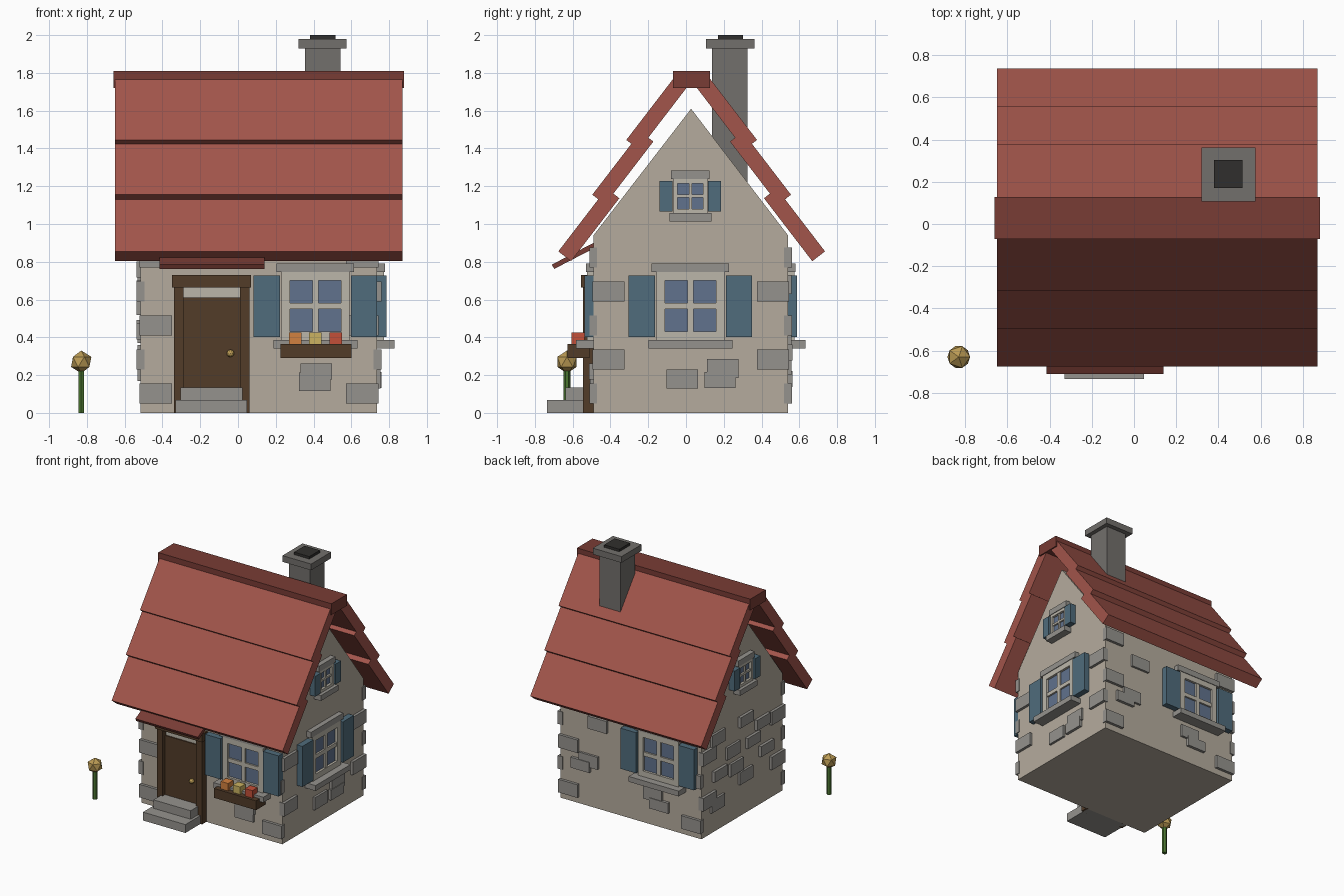
import bpy, bmesh
from math import radians, sin, cos, pi
from mathutils import Matrix, Vector

if "Cube" in bpy.data.objects:
    bpy.data.objects.remove(bpy.data.objects["Cube"])


def material(name, r, g, b):
    m = bpy.data.materials.new(name)
    m.diffuse_color = (r, g, b, 1)
    m.use_nodes = True
    m.node_tree.nodes["Principled BSDF"].inputs["Base Color"].default_value = m.diffuse_color
    return m


WALL = material("plaster", .46, .41, .34)
STONE = material("stone", .30, .29, .27)
DARK_STONE = material("chimney_stone", .17, .16, .15)
SOOT = material("soot", .03, .028, .026)
TILE = material("roof_tile", .36, .09, .07)
RIDGE = material("ridge_tile", .19, .045, .035)
WOOD = material("wood", .085, .045, .022)
FRAME = material("window_frame", .50, .47, .40)
GLASS = material("glass", .12, .17, .27)
SHUTTER = material("shutter_blue", .08, .15, .20)
GREEN = material("stem_green", .07, .18, .03)
GOLD = material("gold", .50, .33, .09)
ORANGE = material("orange", .65, .22, .05)
YELLOW = material("yellow", .60, .45, .12)
RED = material("red", .55, .08, .04)

# House body limits, centre of the depth, wall height and gable apex
X0, X1, Y0, Y1 = -.515, .737, -.49, .54
YC, EAVE, APEX = .027, .94, 1.61


def finish(name, bm, mat, matrix=Matrix()):
    bm.transform(matrix)
    bmesh.ops.recalc_face_normals(bm, faces=bm.faces)
    me = bpy.data.meshes.new(name)
    bm.to_mesh(me)
    bm.free()
    me.materials.append(mat)
    ob = bpy.data.objects.new(name, me)
    bpy.context.collection.objects.link(ob)
    return ob


def box(name, x, y, z, mat, matrix=Matrix()):
    """Box from (min, max) ranges, then moved by matrix."""
    bm = bmesh.new()
    size = [b - a for a, b in (x, y, z)]
    mid = [(a + b) / 2 for a, b in (x, y, z)]
    bmesh.ops.create_cube(bm, size=1, matrix=Matrix.Translation(mid) @ Matrix.Diagonal((*size, 1)))
    return finish(name, bm, mat, matrix)


def extrude_x(name, profile, x0, x1, mat):
    """Sweep a (y, z) profile along x."""
    bm = bmesh.new()
    face = bm.faces.new([bm.verts.new((x0, y, z)) for y, z in profile])
    new = bmesh.ops.extrude_face_region(bm, geom=[face])["geom"]
    bmesh.ops.translate(bm, vec=(x1 - x0, 0, 0), verts=[v for v in new if isinstance(v, bmesh.types.BMVert)])
    return finish(name, bm, mat)


# Wall planes: local -y points outward, local x runs along the wall
def wall(x, y, angle):
    return Matrix.Translation((x, y, 0)) @ Matrix.Rotation(radians(angle), 4, 'Z')


FRONT, BACK = wall(0, Y0, 0), wall(0, Y1, 180)
RIGHT, LEFT = wall(X1, 0, 90), wall(X0, 0, -90)

# Gabled walls
extrude_x("house_walls", [(Y0, 0), (Y1, 0), (Y1, EAVE), (YC, APEX), (Y0, EAVE)], X0, X1, WALL)

# Overlapping roof courses, mirrored front and back
slope, length, thick = radians(52.5), .42, .085
along = Vector((-cos(slope), sin(slope))) * length
inward = Vector((-sin(slope), -cos(slope))) * thick
for side in (1, -1):
    for i, (off, z) in enumerate([(.706, .855), (.526, 1.155), (.346, 1.445)]):
        p = Vector((off, z))
        prof = [p, p + along, p + along + inward, p + inward]
        extrude_x(f"roof_course_{i}", [(YC + .003 + side * a, b) for a, b in prof], -.65, .87, TILE)
box("roof_ridge", (-.66, .88), (-.07, .127), (1.72, 1.81), RIDGE)

# Chimney
box("chimney_stack", (.355, .542), (.138, .325), (1.1, 1.94), DARK_STONE)
box("chimney_cap", (.32, .575), (.107, .362), (1.93, 1.98), DARK_STONE)
box("chimney_flue", (.38, .515), (.17, .303), (1.97, 2.0), SOOT)


def window(label, m, u, z, s=1.0):
    """Window with cross bars, shutters, lintel and sill."""
    m = m @ Matrix.Translation((u, 0, z))

    def part(name, x, out, zz, mat):
        box(f"{label}_{name}", x, (-out, .01), zz, mat, m)
    g, f = .135 * s, .18 * s
    part("glass", (-g, g), .016, (-g, g), GLASS)
    for k in (-1, 1):
        a, b = sorted((k * g, k * f))
        part("frame_side", (a, b), .035, (-f, f), FRAME)
        part("frame_rail", (-g, g), .035, (a, b), FRAME)
        a, b = sorted((k * .188 * s, k * .327 * s))
        part("shutter", (a, b), .048, (-.163 * s, .163 * s), SHUTTER)
    part("bar_upright", (-.016 * s, .016 * s), .03, (-g, g), FRAME)
    part("bar_cross", (-g, g), .03, (-.016 * s, .016 * s), FRAME)
    part("lintel", (-.205 * s, .205 * s), .04, (f, f + .047), STONE)
    part("sill", (-.222 * s, .222 * s), .03 + .062 * s, (-f - .043, -f), STONE)


window("front_window", FRONT, .41, .565)
window("right_window", RIGHT, .023, .565)
window("back_window", BACK, .155, .565)
window("right_attic_window", RIGHT, .023, 1.147, .5)
window("left_attic_window", LEFT, -.023, 1.147, .5)

# Window box with flowers
box("flower_box", (.225, .6), (-.628, -.51), (.29, .365), WOOD)
for x, mat in ((.303, ORANGE), (.41, YELLOW), (.518, RED)):
    box("box_flower", (x - .033, x + .033), (-.605, -.538), (.36, .425), mat)

# Door, frame, knob and steps
box("door", (-.29, .015), (-.515, -.48), (0, .61), WOOD)
box("transom", (-.29, .015), (-.505, -.48), (.61, .67), FRAME)
for a, b in ((-.34, -.288), (.01, .062)):
    box("door_post", (a, b), (-.545, -.48), (0, .67), WOOD)
box("door_lintel", (-.35, .07), (-.555, -.48), (.665, .73), WOOD)
box("lower_step", (-.33, .047), (-.735, -.49), (0, .067), STONE)
box("upper_step", (-.305, .025), (-.637, -.49), (.067, .135), STONE)
bm = bmesh.new()
bmesh.ops.create_icosphere(bm, subdivisions=2, radius=.02)
finish("door_knob", bm, GOLD, Matrix.Translation((-.04, -.53, .315)))
extrude_x("door_awning", [(-.71, .785), (-.49, .9), (-.48, .875), (-.698, .762)], -.415, .14, RIDGE)

# Corner stones alternate between front/back walls and side walls
for row in range(5):
    z = (.05 + .18 * row, .155 + .18 * row)
    walls = [(FRONT, X0, X1), (BACK, -X1, -X0)] if row % 2 == 0 else [(RIGHT, Y0, Y1), (LEFT, -Y1, -Y0)]
    for m, a, b in walls:
        for u in ((a - .006, a + .165), (b - .165, b + .006)):
            box("corner_stone", u, (-.022, .02), z, STONE, m)

# Loose stones set into the walls: (along wall, height)
stones = [
    (FRONT, [(.407, .165), (.415, .22)]),
    (RIGHT, [(-.02, .18), (.18, .175), (.195, .235)]),
    (BACK, [(-.40, .68), (-.55, .32), (-.48, .37), (.15, .18), (.09, .25)]),
    (LEFT, [(-.34, .74), (.01, .76), (-.15, .57), (.1, .56), (-.11, .42), (-.32, .45),
            (.01, .31), (.27, .43), (-.35, .22), (.22, .66)])]
for m, spots in stones:
    for i, (u, z) in enumerate(spots):
        h = .05 if i % 2 == 0 else .042
        box("wall_stone", (u - .083, u + .083), (-.018 - .005 * (i % 2), .02), (z - h, z + h), STONE, m)

# Garden flower
bm = bmesh.new()
bmesh.ops.create_cone(bm, cap_ends=True, segments=6, radius1=.018, radius2=.018, depth=.24)
finish("flower_stem", bm, GREEN, Matrix.Translation((-.83, -.63, .12)))
bm = bmesh.new()
bmesh.ops.create_icosphere(bm, subdivisions=1, radius=.06)
finish("flower_head", bm, GOLD, Matrix.Translation((-.83, -.63, .27)))
